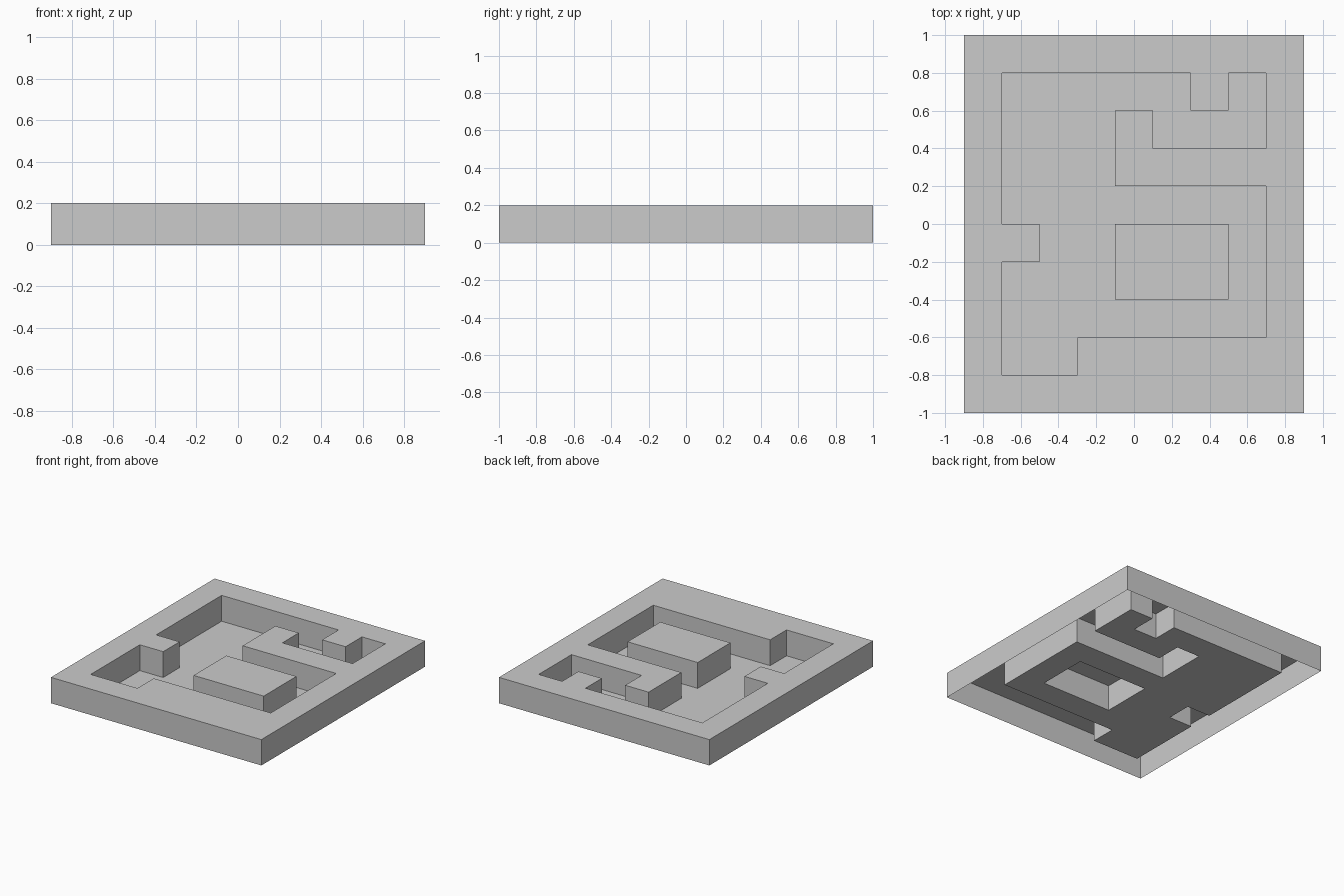
import bpy, bmesh

if "Cube" in bpy.data.objects:
    bpy.data.objects.remove(bpy.data.objects["Cube"])

# Floor plan, north (+y) at the top: '#' raised wall, '.' sunken floor
PLAN = [
    "#########",
    "#.....#.#",
    "#...#...#",
    "#...#####",
    "#.......#",
    "##..###.#",
    "#...###.#",
    "#.......#",
    "#..######",
    "#########",
]
CELL, HEIGHT = 0.2, 0.2
ROWS, COLS = len(PLAN), len(PLAN[0])


def is_wall(c, r):
    """True for a raised cell; everything off the plan counts as low."""
    return 0 <= c < COLS and 0 <= r < ROWS and PLAN[ROWS - 1 - r][c] == "#"


bm = bmesh.new()
cache = {}


def vert(c, r, z):
    key = (c, r, z)
    if key not in cache:
        cache[key] = bm.verts.new(((c - COLS / 2) * CELL, (r - ROWS / 2) * CELL, z))
    return cache[key]


for r in range(ROWS):
    for c in range(COLS):
        wall = is_wall(c, r)
        z = HEIGHT if wall else 0.0
        ring = [(c, r), (c + 1, r), (c + 1, r + 1), (c, r + 1)]
        # Wall top or floor panel
        bm.faces.new([vert(*p, z) for p in ring])
        # Vertical sides wherever a wall meets lower ground (underside stays open)
        if wall:
            for i, (dc, dr) in enumerate([(0, -1), (1, 0), (0, 1), (-1, 0)]):
                if not is_wall(c + dc, r + dr):
                    a, b = ring[i], ring[(i + 1) % 4]
                    bm.faces.new([vert(*a, 0.0), vert(*b, 0.0),
                                  vert(*b, HEIGHT), vert(*a, HEIGHT)])

mesh = bpy.data.meshes.new("maze_tile")
bm.to_mesh(mesh)
bm.free()
bpy.context.collection.objects.link(bpy.data.objects.new("maze_tile", mesh))
